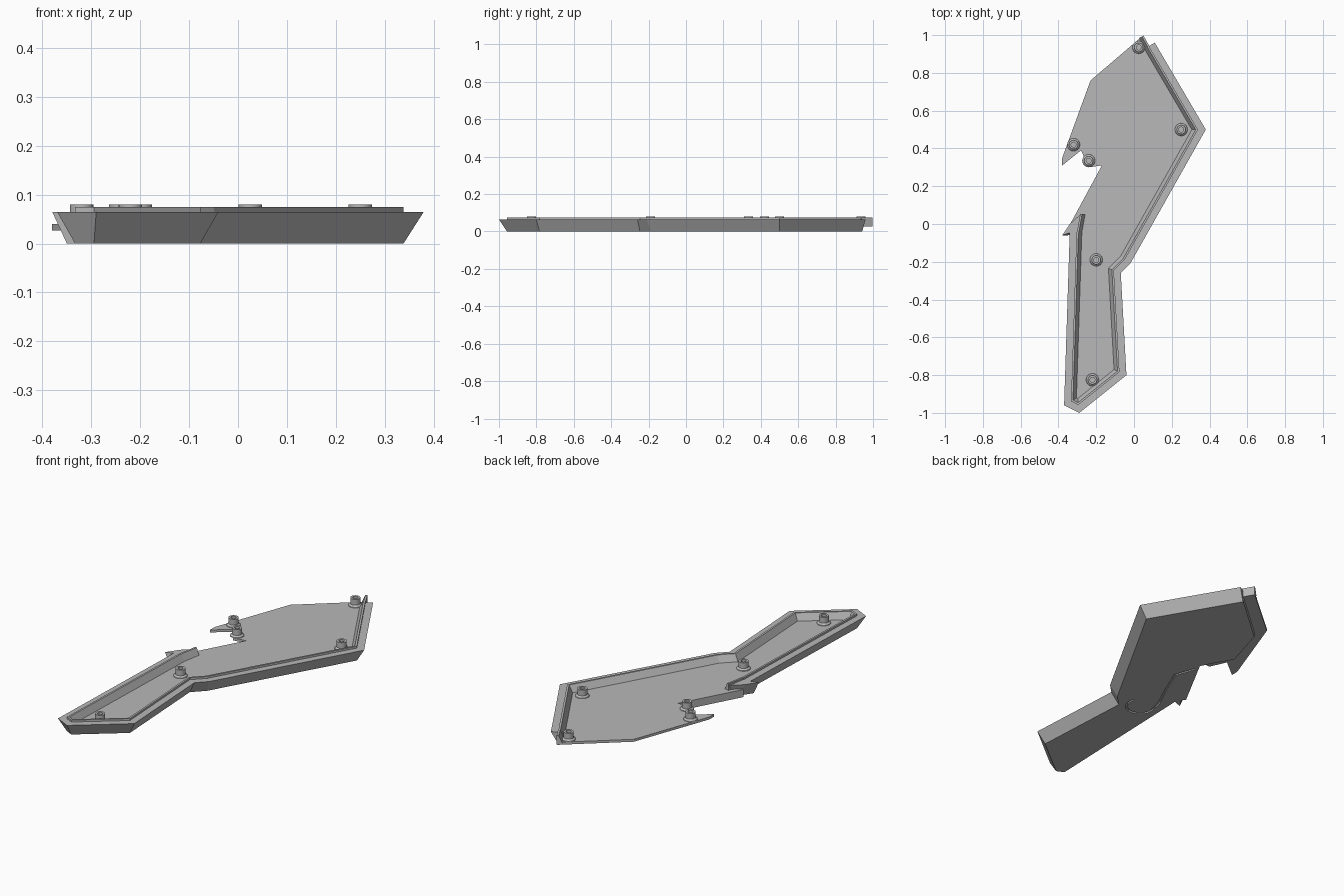
import bpy, bmesh, math
from mathutils import Vector

if "Cube" in bpy.data.objects:
    bpy.data.objects.remove(bpy.data.objects["Cube"])

grey = bpy.data.materials.new("plain_grey")
grey.use_nodes = True
grey.diffuse_color = (0.48, 0.48, 0.48, 1)
grey.node_tree.nodes["Principled BSDF"].inputs["Base Color"].default_value = (0.48, 0.48, 0.48, 1)


def finish(name, bm):
    bmesh.ops.recalc_face_normals(bm, faces=bm.faces)
    mesh = bpy.data.meshes.new(name)
    bm.to_mesh(mesh)
    bm.free()
    mesh.materials.append(grey)
    obj = bpy.data.objects.new(name, mesh)
    bpy.context.scene.collection.objects.link(obj)
    return obj


def offset(path, dist):
    """Mitred offset of an open path towards its right-hand side."""
    pts = [Vector(p) for p in path]
    normals = []
    for a, b in zip(pts, pts[1:]):
        d = (b - a).normalized()
        normals.append(Vector((d.y, -d.x)))
    out = []
    for i, p in enumerate(pts):
        n1 = normals[max(i - 1, 0)]
        n2 = normals[min(i, len(normals) - 1)]
        out.append(p + (n1 + n2) * (dist / (1 + n1.dot(n2))))
    return out


def sweep(name, path, profile):
    """Closed profile of (inset, z) pairs carried along a path."""
    bm = bmesh.new()
    rails = [[bm.verts.new((p.x, p.y, z)) for p in offset(path, d)] for d, z in profile]
    for r, s in zip(rails, rails[1:] + rails[:1]):
        for i in range(len(path) - 1):
            bm.faces.new((r[i], r[i + 1], s[i + 1], s[i]))
    bm.faces.new([r[0] for r in rails])
    bm.faces.new([r[-1] for r in rails])
    return finish(name, bm)


def prism(name, outline, z0, z1, shift=(0, 0)):
    """Extruded outline; shift slides the lower outline sideways."""
    bm = bmesh.new()
    low = [bm.verts.new((p[0] + shift[0], p[1] + shift[1], z0)) for p in outline]
    high = [bm.verts.new((p[0], p[1], z1)) for p in outline]
    bm.faces.new(low)
    bm.faces.new(high)
    n = len(low)
    for i in range(n):
        j = (i + 1) % n
        bm.faces.new((low[i], low[j], high[j], high[i]))
    return finish(name, bm)


# Outer rim, from the rear tip round the grip to the left snag
rim = [(0.11, 0.96), (0.38, 0.5), (-0.02, -0.21), (-0.07, -0.26), (-0.04, -0.8),
       (-0.29, -1.0), (-0.37, -0.96), (-0.34, -0.04)]
sweep("rim_wall", rim, [(0.036, 0), (0, 0.065), (0.036, 0.065), (0.036, 0.075),
                        (0.046, 0.075), (0.064, 0.04), (0.05, 0)])

# Inner lip running past both ends of the rim
lip = [(0.036, 0.027), (0.036, 0.075), (0.046, 0.075), (0.064, 0.035), (0.05, 0.027)]
sweep("rear_lip_end", [(0.082, 1.015), (0.115, 0.955)], lip)
sweep("left_lip_end", [(-0.34, -0.05), (-0.32, 0.06)], lip)

# Floor plate and the thicker core beneath it
inner = offset(rim, 0.05)
edge = [(-0.335, 0.005), (-0.17, 0.31)]
prism("floor_plate", inner + edge + [(-0.24, 0.3), (-0.28, 0.39), (-0.38, 0.31),
      (-0.38, 0.35), (-0.23, 0.76), (0.045, 0.995)], 0.027, 0.04)
core = prism("lower_core", inner + edge + [(-0.2, 0.37), (-0.26, 0.47), (-0.19, 0.71)], 0, 0.03)

# Pointed snag at the left end of the rim
prism("left_snag", [(-0.335, -0.045), (-0.38, -0.06), (-0.34, 0.0), (-0.285, 0.05),
                    (-0.29, -0.045)], 0, 0.065, (0.03, 0))

# Seam groove on the underside
arc = [(-0.2 + 0.075 * math.cos(math.radians(a)), -0.19 + 0.075 * math.sin(math.radians(a)))
       for a in range(20, -181, -20)]
cutter = sweep("seam_cutter", arc + [(-0.255, -0.1), (-0.21, -0.01), (-0.137, 0.163), (-0.175, 0.27)],
               [(0, -0.01), (0, 0.008), (0.01, 0.008), (0.01, -0.01)])
cutter.hide_render = True
cutter.hide_viewport = True
cut = core.modifiers.new("seam", "BOOLEAN")
cut.operation = "DIFFERENCE"
cut.object = cutter
cut.solver = "EXACT"


# Screw bosses with flared feet and blind holes
def boss(name, x, y, sides=24):
    bm = bmesh.new()
    rings = []
    for r, z in [(0.034, 0.039), (0.033, 0.043), (0.024, 0.05), (0.024, 0.08),
                 (0.013, 0.08), (0.013, 0.045)]:
        rings.append([bm.verts.new((x + r * math.cos(2 * math.pi * i / sides),
                                    y + r * math.sin(2 * math.pi * i / sides), z))
                      for i in range(sides)])
    for a, b in zip(rings, rings[1:]):
        for i in range(sides):
            j = (i + 1) % sides
            bm.faces.new((a[i], a[j], b[j], b[i]))
    bm.faces.new(rings[-1])
    bm.faces.new(rings[0])
    obj = finish(name, bm)
    bpy.ops.object.select_all(action="DESELECT")
    obj.select_set(True)
    bpy.context.view_layer.objects.active = obj
    bpy.ops.object.shade_smooth_by_angle(angle=math.radians(30))


for i, (x, y) in enumerate([(0.025, 0.935), (0.25, 0.5), (-0.32, 0.42), (-0.24, 0.335),
                            (-0.2, -0.19), (-0.22, -0.825)]):
    boss(f"screw_boss_{i + 1}", x, y)
